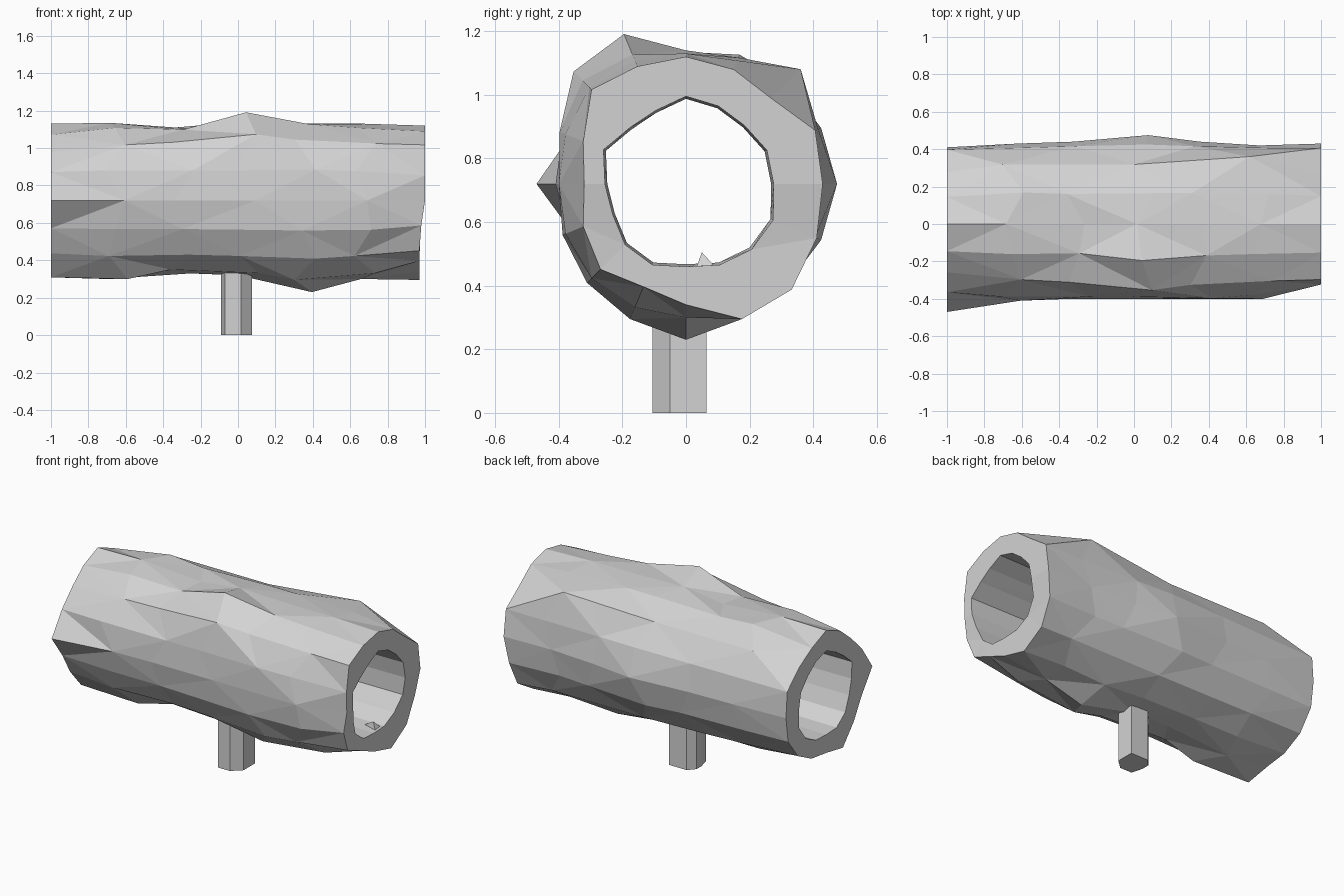
import bpy, bmesh, math

if "Cube" in bpy.data.objects:
    bpy.data.objects.remove(bpy.data.objects["Cube"])

grey = bpy.data.materials.new("plain_grey")
grey.diffuse_color = (0.65, 0.65, 0.65, 1)
grey.use_nodes = True
grey.node_tree.nodes["Principled BSDF"].inputs["Base Color"].default_value = grey.diffuse_color

SIDES = 16
CENTRE_Z = 0.72

# Gnarled outer bark: radii every 22.5 degrees from +y towards up, per x station
OUTER = {
    -1.00: (.41, .43, .39, .38, .41, .38, .365, .395, .47, .39, .40, .445, .38, .39, .41, .42),
    -0.65: (.43, .44, .45, .44, .415, .42, .42, .42, .41, .40, .42, .455, .42, .42, .43, .43),
    -0.30: (.44, .45, .45, .42, .385, .41, .44, .42, .40, .40, .41, .40, .39, .42, .44, .44),
    0.05: (.475, .46, .45, .43, .42, .51, .50, .42, .40, .41, .42, .42, .40, .43, .45, .46),
    0.36: (.44, .45, .49, .43, .41, .44, .46, .43, .40, .42, .44, .46, .49, .46, .45, .44),
    0.68: (.42, .44, .51, .42, .41, .42, .43, .41, .40, .41, .42, .42, .42, .44, .45, .43),
    1.00: (.43, .44, .38, .39, .40, .40, .42, .35, .32, .35, .38, .35, .38, .46, .47, .445),
}
# Hollow core: one uneven profile, slightly wider towards both mouths
INNER = (.265, .265, .25, .255, .265, .24, .24, .27, .245, .24, .26, .265, .25, .265, .28, .285)
CORE_SCALE = {-1.0: 1.05, -0.4: 1.03, 0.3: 1.01, 1.0: 1.04}


def finish(bm, name):
    bmesh.ops.recalc_face_normals(bm, faces=bm.faces)
    mesh = bpy.data.meshes.new(name)
    bm.to_mesh(mesh)
    bm.free()
    mesh.materials.append(grey)
    obj = bpy.data.objects.new(name, mesh)
    bpy.context.collection.objects.link(obj)
    return obj


def ring(bm, x, radii):
    verts = []
    for i, r in enumerate(radii):
        a = 2 * math.pi * i / SIDES
        z = r * math.sin(a)
        if x > 0.9:      # the right mouth leans in a little at the bottom
            vx = x - 0.03 * max(0, min(1, -z / 0.2))
        elif x < -0.9:   # the left mouth is cut straight
            vx = x
        else:            # uneven knots along the bark
            vx = x + 0.06 * math.sin(2.4 * i + 9 * x)
        verts.append(bm.verts.new((vx, r * math.cos(a), CENTRE_Z + z)))
    return verts


def bridge(bm, a, b, flip=0):
    n = len(a)
    for i in range(n):
        j = (i + 1) % n
        if (i + flip) % 2:
            bm.faces.new((a[i], a[j], b[j]))
            bm.faces.new((a[i], b[j], b[i]))
        else:
            bm.faces.new((a[i], a[j], b[i]))
            bm.faces.new((a[j], b[j], b[i]))


# Hollow log: outer bark, inner bore and two end rims in one closed loop of rings
bm = bmesh.new()
loop = [ring(bm, x, radii) for x, radii in OUTER.items()]
loop += [ring(bm, x, [r * s for r in INNER])
         for x, s in reversed(list(CORE_SCALE.items()))]
for k, current in enumerate(loop):
    bridge(bm, current, loop[(k + 1) % len(loop)], k)

# Small splinter on the floor of the right mouth
tip = bm.verts.new((0.93, 0.05, 0.505))
base = [bm.verts.new(p) for p in ((0.96, 0.03, .45), (0.96, 0.10, .45), (0.84, 0.06, .45))]
for i in range(3):
    bm.faces.new((base[i], base[(i + 1) % 3], tip))
bm.faces.new(base)
finish(bm, "hollow_log")

# Short faceted post under the log
PROFILE = ((-.09, -.03), (-.07, -.105), (.015, -.105), (.075, -.05),
           (.075, .065), (-.05, .065), (-.09, .02))
bm = bmesh.new()
bottom = [bm.verts.new((x, y, 0)) for x, y in PROFILE]
top = [bm.verts.new((x, y, 0.37)) for x, y in PROFILE]
bridge(bm, bottom, top)
bm.faces.new(bottom)
bm.faces.new(top)
finish(bm, "support_post")
